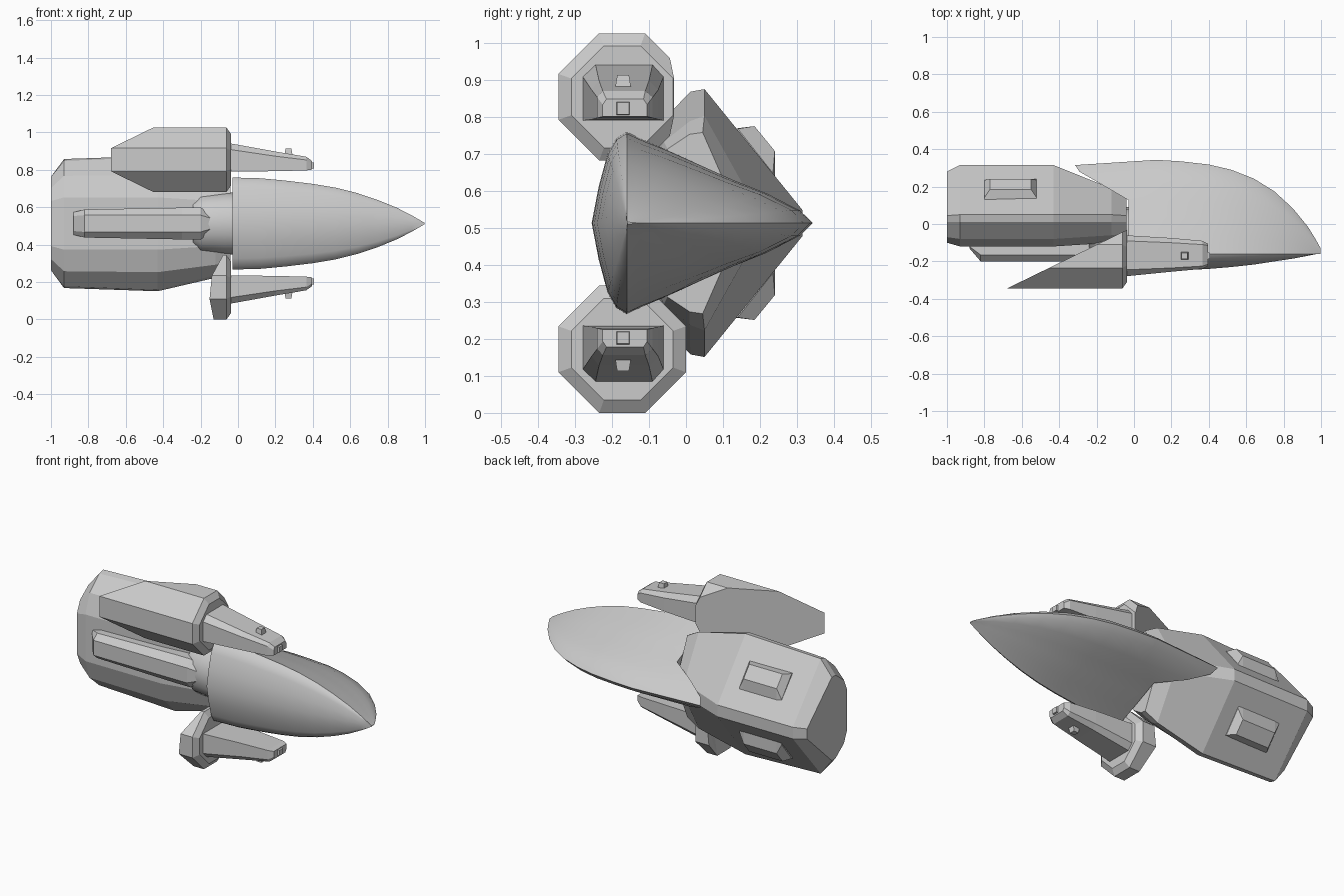
import bpy, bmesh, math
from mathutils import Vector

if "Cube" in bpy.data.objects:
    bpy.data.objects.remove(bpy.data.objects["Cube"])

ZC = 0.513  # symmetry plane of the craft, which lies on its side


def make(name, bm, smooth=None):
    bmesh.ops.recalc_face_normals(bm, faces=bm.faces)
    me = bpy.data.meshes.new(name)
    bm.to_mesh(me)
    bm.free()
    ob = bpy.data.objects.new(name, me)
    bpy.context.collection.objects.link(ob)
    if smooth:
        bpy.ops.object.select_all(action='DESELECT')
        ob.select_set(True)
        bpy.context.view_layer.objects.active = ob
        bpy.ops.object.shade_smooth_by_angle(angle=math.radians(smooth))
    return ob


def loft(rings):
    """Skin a list of equal-length rings and cap both ends."""
    bm = bmesh.new()
    vs = [[bm.verts.new(p) for p in r] for r in rings]
    n = len(vs[0])
    for a, b in zip(vs, vs[1:]):
        for i in range(n):
            j = (i + 1) % n
            bm.faces.new((a[i], a[j], b[j], b[i]))
    caps = [bm.faces.new(vs[0][::-1]), bm.faces.new(vs[-1])]
    bmesh.ops.triangulate(bm, faces=caps)
    return bm


def full(half):
    """Mirror a half section of (y, dz) points about the symmetry plane."""
    return half + [(y, -d) for y, d in reversed(half) if d > 1e-6]


def ring(x, sec):
    return [(x(y) if callable(x) else x, y, ZC + d) for y, d in sec]


def flip(rings):
    return [[(x, y, 2 * ZC - z) for x, y, z in r] for r in rings]


# Front hull: x, ridge y, belly y, half width
stations = [(-.03, .345, -.255, .246), (.12, .343, -.253, .242),
            (.25, .335, -.248, .23), (.4, .318, -.24, .212),
            (.52, .29, -.23, .192), (.64, .243, -.217, .162),
            (.75, .175, -.2, .125), (.85, .083, -.185, .084),
            (.93, -.015, -.17, .043), (.97, -.08, -.162, .02),
            (.998, -.13, -.156, .003)]
PROFILE = [(1, 0), (.93, .13), (.75, .32), (.57, .47), (.4, .63), (.22, .8),
           (.07, .93), (0, 1), (-.3, .93), (-.55, .76), (-.8, .4), (-1, 0)]


def hull_section(x, top, bot, w):
    c = -.16
    bulge = 1 - .12 * min(max(x / .4, 0), 1)  # rounder sides towards the nose
    return full([(c + f * (top - c), w * d ** bulge) if f > 0 else
                 (c - f * (bot - c), w * d) for f, d in PROFILE])


def rear_edge(y):
    """The roof overhangs backwards along a slanted edge."""
    return -.03 if y < .13 else max(-.315, -.03 - (y - .13) * 1.75)


sec0 = [(y if y < .25 else y - .03, d) for y, d in hull_section(*stations[0])]
make("front_hull", loft([ring(rear_edge, sec0)] +
                        [ring(s[0], hull_section(*s)) for s in stations[1:]]), 32)

# Rear hull: faceted body with a sloped front shoulder
rear = [(.315, .035), (.05, .362), (.012, .355), (-.08, .26), (-.12, .14)]
rear_end = [(.28, .03), (.045, .25), (.01, .25), (-.07, .19), (-.1, .12)]
rear_mid = [(.315, .035), (.05, .345), (.012, .335), (-.08, .255), (-.12, .14)]
rear_neck = [(.19, .04), (.05, .29), (.01, .275), (-.06, .22), (-.1, .12)]
rear_front = [(.135, .04), (.045, .245), (.01, .24), (-.05, .2), (-.09, .11)]
make("rear_hull", loft([ring(-1, full(rear_end)), ring(-.93, full(rear_mid)),
                        ring(-.43, full(rear)), ring(-.12, full(rear_neck)),
                        ring(-.04, full(rear_front))]))

# Spine housing along the rear hull
spine_tip = full([(-.1, .06), (-.12, .06), (-.13, .04)])
spine_back = full([(-.1, .075), (-.165, .075), (-.2, .045)])
spine = full([(-.1, .085), (-.165, .085), (-.2, .045)])
spine_nose = full([(-.1, .055), (-.15, .055), (-.18, .03)])
make("spine_housing", loft([ring(-.88, spine_tip), ring(-.82, spine_back),
                            ring(-.3, spine), ring(-.2, spine),
                            ring(-.15, spine_nose)]))

# Neck joining the two hulls
neck = []
for x, s in ((-.24, .75), (-.2, .93), (-.13, .97), (-.07, 1), (-.02, 1)):
    neck.append([(x, -.05 + .14 * s * math.cos(a), ZC + .165 * s * math.sin(a))
                 for a in [math.pi / 8 * (i + 1) for i in range(16)]])
make("neck", loft(neck), 35)

# Raised panels on the sloped rear faces
panel = [(.13, .255), (.185, .262), (.24, .195), (.24, .12)]
foot = [(.13, .255), (.14, .255), (.235, .135), (.24, .12)]
for tag, rev in (("upper", False), ("lower", True)):
    r = [ring(-.8, foot), ring(-.77, panel), ring(-.55, panel), ring(-.52, foot)]
    make(tag + "_side_panel", loft(flip(r) if rev else r))


# Octagonal pods
def octagon(s=1.0):
    a, b = .172 * s, .062 * s
    pts = [(a, b), (b, a), (-b, a), (-a, b), (-a, -b), (-b, -a), (b, -a), (a, -b)]
    return [(-.1725 + p, .341 + q) for p, q in pts]


def pod_rings(back):
    return [ring(back, octagon()), ring(-.062, octagon()), ring(-.037, octagon(.8))]


# The upper pod is long and cut off along a slanted plane
bm = loft(pod_rings(-.72))
bmesh.ops.bisect_plane(bm, geom=bm.verts[:] + bm.edges[:] + bm.faces[:],
                       plane_co=(-.68, -.345, 0),
                       plane_no=Vector((-1, 2.05, 0)).normalized(),
                       clear_outer=True)
bmesh.ops.holes_fill(bm, edges=[e for e in bm.edges if e.is_boundary], sides=0)
make("upper_pod", bm)

# The lower pod is only a short collar with an uneven back
lower = flip(pod_rings(-.14))
lower[0] = [(-.13 if z < .05 else -.152 if z < .15 else -.14 if z < .3 else -.08, y, z)
            for x, y, z in lower[0]]
make("lower_pod", loft(lower))

# Tapered barrels with a sight and a muzzle
base = [(-.28, .277), (-.06, .277), (-.06, .397), (-.09, .43), (-.245, .43), (-.28, .397)]
mid = [(-.255, .28), (-.075, .28), (-.075, .36), (-.1, .385), (-.235, .385), (-.255, .36)]
end = [(-.24, .284), (-.09, .284), (-.09, .34), (-.11, .357), (-.225, .357), (-.24, .34)]
tip = [(-.225, .288), (-.105, .288), (-.105, .32), (-.115, .335), (-.215, .335), (-.225, .32)]


def square(y, d, h):
    return [(y - h, d - h), (y + h, d - h), (y + h, d + h), (y - h, d + h)]


for tag, rev in (("upper", False), ("lower", True)):
    parts = {
        "barrel": [ring(-.05, base), ring(.2, mid), ring(.365, end), ring(.395, tip)],
        "muzzle": [ring(.38, square(-.17, .31, .02)), ring(.405, square(-.17, .31, .016))],
        "sight": [[(.27 + sx * s, -.17 + sy * s, z)
                   for sx, sy in ((-1, -1), (1, -1), (1, 1), (-1, 1))]
                  for z, s in ((ZC + .35, .024), (ZC + .4, .016))],
    }
    for part, r in parts.items():
        make(f"{tag}_{part}", loft(flip(r) if rev else r))
